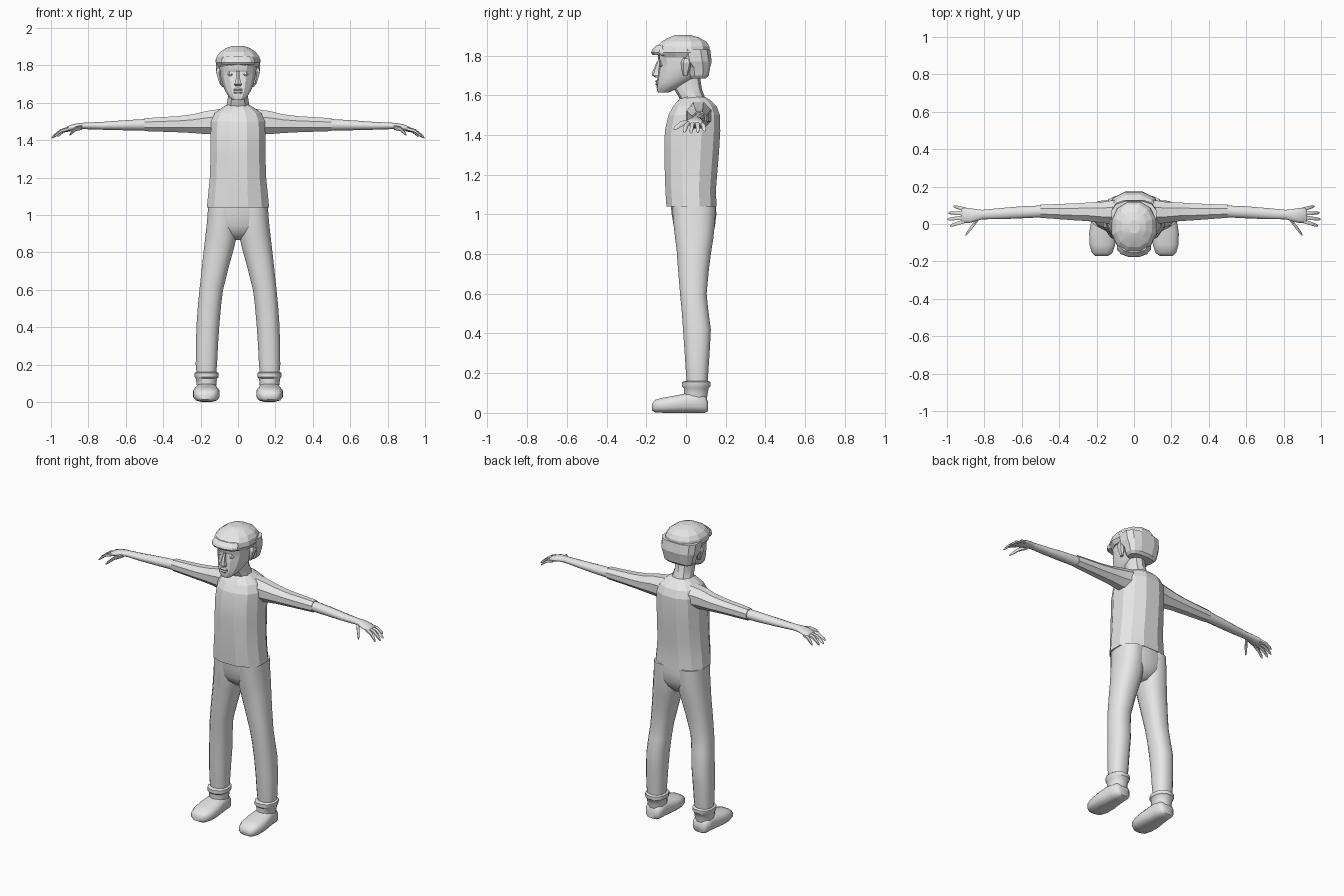
import bpy, bmesh, math

grey = bpy.data.materials.new("plain grey")
grey.diffuse_color = (0.8, 0.8, 0.8, 1)


def finish(name, bm, smooth, mirror):
    bmesh.ops.recalc_face_normals(bm, faces=bm.faces)
    me = bpy.data.meshes.new(name)
    bm.to_mesh(me)
    bm.free()
    ob = bpy.data.objects.new(name, me)
    bpy.context.collection.objects.link(ob)
    me.materials.append(grey)
    if mirror:
        m = ob.modifiers.new("mirror", 'MIRROR')
        m.use_mirror_merge = False
    if smooth:
        bpy.context.view_layer.objects.active = ob
        ob.select_set(True)
        bpy.ops.object.shade_smooth_by_angle(angle=math.radians(smooth))
        ob.select_set(False)
    return ob


def loft(name, axis, rows, n=12, p=1.0, smooth=50, mirror=False):
    """Skin rounded rings; each row is position, u min, u max, v min, v max."""
    bm = bmesh.new()
    rings = []
    for t, u0, u1, v0, v1 in rows:
        ring = []
        for i in range(n):
            a = 2 * math.pi * (i + 0.5) / n
            c, s = math.cos(a), math.sin(a)
            k = 1 / math.cos(math.pi / n) if n < 9 else 1.02
            c = math.copysign(abs(c) ** p, c) * k
            s = math.copysign(abs(s) ** p, s) * k
            u = (u0 + u1) / 2 + (u1 - u0) / 2 * max(-1, min(1, c))
            v = (v0 + v1) / 2 + (v1 - v0) / 2 * max(-1, min(1, s))
            co = {'x': (t, u, v), 'y': (u, t, v), 'z': (u, v, t)}[axis]
            ring.append(bm.verts.new(co))
        rings.append(ring)
    for a, b in zip(rings, rings[1:]):
        for i in range(n):
            j = (i + 1) % n
            bm.faces.new((a[i], a[j], b[j], b[i]))
    bm.faces.new(rings[0])
    bm.faces.new(rings[-1])
    return finish(name, bm, smooth, mirror)


def upright(name, rows, **kw):
    """Symmetric loft up z: height, half width, front y, back y."""
    return loft(name, 'z', [(z, -w, w, f, b) for z, w, f, b in rows], **kw)


# Shirt body
upright("shirt", [
    (1.04, .168, -.10, .155), (1.12, .16, -.105, .152), (1.20, .152, -.108, .158),
    (1.32, .148, -.11, .168), (1.42, .148, -.108, .174), (1.50, .145, -.09, .172),
    (1.545, .125, -.065, .155), (1.575, .085, -.04, .125), (1.59, .06, -.02, .10)],
    n=12, p=.85, smooth=12)

# Sleeves and bare arms
loft("sleeve", 'x', [
    (.09, .0, .13, 1.43, 1.567), (.17, .005, .118, 1.432, 1.555),
    (.24, .015, .115, 1.438, 1.538), (.32, .02, .11, 1.442, 1.528),
    (.50, .033, .103, 1.448, 1.517)], n=8, smooth=20, mirror=True)
loft("arm", 'x', [
    (.48, .036, .10, 1.45, 1.514), (.60, .03, .095, 1.452, 1.507),
    (.72, .025, .085, 1.455, 1.498), (.81, .025, .076, 1.458, 1.494),
    (.845, .015, .08, 1.458, 1.492), (.88, .005, .086, 1.452, 1.486),
    (.915, .005, .086, 1.446, 1.472), (.925, .01, .08, 1.447, 1.466)],
    n=12, smooth=60, mirror=True)

# Fingers and thumb: root x, y, z then tip x, y, z
fingers = {
    "index_finger": ((.905, .015, 1.46), (.985, -.01, 1.415)),
    "middle_finger": ((.905, .036, 1.461), (.997, .025, 1.411)),
    "ring_finger": ((.905, .056, 1.46), (.992, .06, 1.413)),
    "little_finger": ((.895, .076, 1.458), (.965, .095, 1.42)),
    "thumb": ((.835, .025, 1.468), (.90, -.058, 1.428))}
for name, (a, b) in fingers.items():
    r = .013 if name == "thumb" else .0105
    rows = []
    for f, g in ((0, 1), (.5, .95), (.88, .75), (1, .35)):
        x, y, z = (a[i] + (b[i] - a[i]) * f for i in range(3))
        z += .012 * math.sin(math.pi * f)
        rows.append((x, y - r * g, y + r * g, z - r * g, z + r * g))
    loft(name, 'x', rows, n=6, smooth=60, mirror=True)

# Trousers: hips and two legs
upright("trouser_hips", [
    (.865, .03, .0, .10), (.90, .10, -.045, .13), (.94, .158, -.062, .146),
    (1.00, .162, -.072, .153), (1.06, .155, -.078, .15)], n=16, p=.85, smooth=60)
loft("trouser_leg", 'z', [
    (.14, .118, .22, .005, .108), (.20, .112, .226, .0, .112),
    (.32, .106, .225, -.008, .12), (.42, .099, .221, -.015, .125),
    (.52, .09, .214, -.022, .112), (.60, .08, .206, -.03, .104),
    (.72, .05, .193, -.04, .115), (.82, .022, .182, -.047, .128),
    (.88, .008, .175, -.055, .138), (.96, .004, .166, -.064, .146),
    (1.04, .004, .16, -.07, .15)], n=16, p=.85, smooth=60, mirror=True)

# Turned cuffs and shoes
loft("cuff", 'z', [
    (.07, .118, .218, -.01, .105), (.095, .115, .222, -.012, .11),
    (.125, .112, .226, -.012, .115), (.133, .104, .232, -.02, .124),
    (.155, .104, .233, -.02, .125), (.16, .112, .226, -.008, .116)],
    n=12, p=.9, smooth=40, mirror=True)
loft("shoe", 'y', [
    (-.172, .14, .205, .012, .045), (-.155, .115, .225, .003, .066),
    (-.11, .10, .238, .0, .078), (-.05, .098, .24, .0, .088),
    (.0, .105, .232, .0, .098), (.05, .11, .225, .0, .105),
    (.095, .115, .22, .0, .09), (.11, .13, .205, .008, .06)],
    n=12, p=.7, smooth=55, mirror=True)

# Neck, sheared forward toward the head
upright("neck", [
    (1.55, .075, -.02, .105), (1.59, .062, -.035, .095), (1.63, .055, -.06, .08),
    (1.70, .055, -.07, .07)], n=10, smooth=30)

# Head with tapered jaw
upright("head", [
    (1.615, .03, -.142, -.085), (1.635, .052, -.148, -.04), (1.665, .07, -.146, .02),
    (1.70, .084, -.143, .075), (1.74, .094, -.138, .10), (1.765, .097, -.134, .105),
    (1.785, .099, -.142, .11), (1.82, .10, -.14, .11)], n=14, p=.9, smooth=25)

# Nose, lips and brow
upright("nose", [
    (1.69, .016, -.155, -.13), (1.70, .019, -.172, -.13), (1.715, .013, -.17, -.13),
    (1.77, .007, -.147, -.12)], n=6, smooth=0)
upright("lips", [
    (1.648, .015, -.15, -.13), (1.656, .024, -.155, -.13), (1.664, .025, -.151, -.13),
    (1.671, .024, -.156, -.13), (1.678, .012, -.149, -.13)], n=8, smooth=0)
loft("eye", 'z', [
    (1.742, .03, .05, -.13, -.11), (1.75, .024, .056, -.134, -.11),
    (1.758, .03, .05, -.13, -.11)], n=8, smooth=30, mirror=True)

# Ears and hair around the back
loft("ear", 'z', [
    (1.70, .085, .098, -.015, .01), (1.73, .085, .108, -.022, .02),
    (1.765, .085, .118, -.025, .03), (1.785, .085, .112, -.015, .025)],
    n=6, smooth=0, mirror=True)
upright("hair", [
    (1.685, .085, .02, .10), (1.70, .098, .012, .115), (1.74, .108, .005, .122),
    (1.77, .118, -.03, .13), (1.83, .12, -.04, .122)], n=12, p=.7, smooth=12)

# Flat cap with short brim
upright("cap", [
    (1.79, .108, -.13, .105), (1.815, .121, -.15, .118), (1.845, .116, -.15, .119),
    (1.87, .098, -.125, .105), (1.892, .065, -.085, .065), (1.904, .03, -.05, .02)],
    n=12, p=.9, smooth=12)
upright("cap_brim", [
    (1.803, .088, -.168, -.06), (1.815, .092, -.177, -.06), (1.828, .09, -.172, -.06),
    (1.85, .075, -.152, -.06)], n=12, p=.9, smooth=20)
